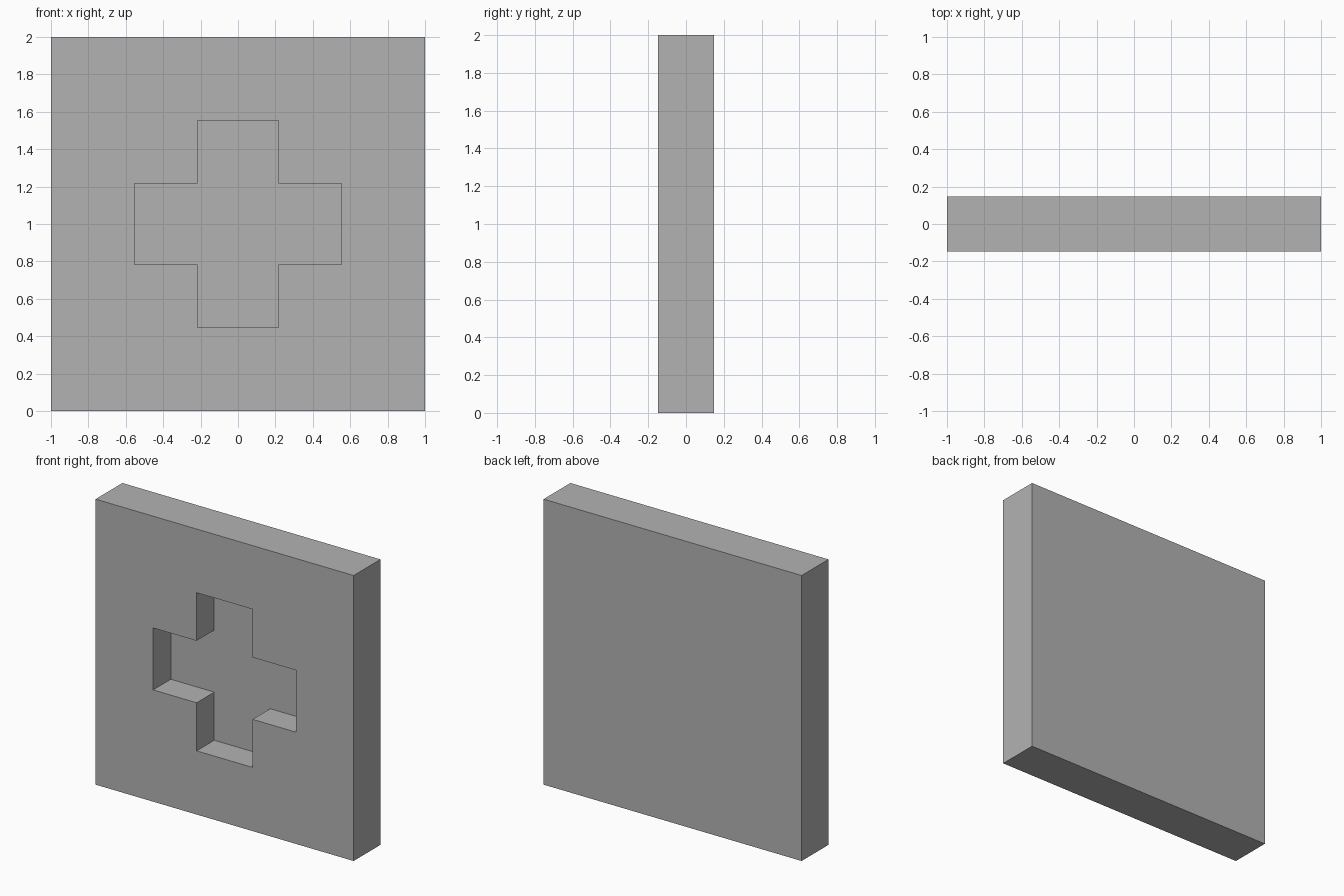
import bpy
import bmesh
from mathutils import Vector

cube = bpy.data.objects.get("Cube")
if cube:
    bpy.data.objects.remove(cube, do_unlink=True)

HALF = 1.0              # half of the panel's side
FRONT = -0.148          # front plane, the back mirrors it
DEPTH = 0.195           # depth of the recess
ARM, REACH = 0.217, 0.554   # half width and half length of the cross arms

grey = bpy.data.materials.new("mid_grey")
grey.use_nodes = True
colour = (0.45, 0.45, 0.45, 1)
grey.diffuse_color = colour
grey.node_tree.nodes["Principled BSDF"].inputs["Base Color"].default_value = colour

# Front face as a grid split along the outlines of the cross
bm = bmesh.new()
cuts = [-HALF, -REACH, -ARM, ARM, REACH, HALF]
grid = [[bm.verts.new((x, FRONT, z + HALF)) for z in cuts] for x in cuts]
span = range(len(cuts) - 1)
cells = {(i, j): bm.faces.new((grid[i][j], grid[i + 1][j],
                               grid[i + 1][j + 1], grid[i][j + 1]))
         for i in span for j in span}

# Cross-shaped recess: push the cross cells inwards
cross = [face for (i, j), face in cells.items()
         if (i == 2 and 1 <= j <= 3) or (j == 2 and 1 <= i <= 3)]
pushed = bmesh.ops.extrude_face_region(bm, geom=cross)["geom"]
bmesh.ops.translate(bm, vec=Vector((0, DEPTH, 0)),
                    verts=[v for v in pushed if isinstance(v, bmesh.types.BMVert)])
bmesh.ops.delete(bm, geom=[f for f in cross if f.is_valid], context='FACES')

# Outer sides and closed back
rim = [e for e in bm.edges if e.is_boundary]
sides = bmesh.ops.extrude_edge_only(bm, edges=rim)["geom"]
bmesh.ops.translate(bm, vec=Vector((0, -2 * FRONT, 0)),
                    verts=[v for v in sides if isinstance(v, bmesh.types.BMVert)])
bmesh.ops.holes_fill(bm, edges=[e for e in bm.edges if e.is_boundary], sides=0)

# Merge the flat areas and tidy the normals
bmesh.ops.dissolve_limit(bm, angle_limit=0.01, verts=bm.verts[:], edges=bm.edges[:])
bmesh.ops.recalc_face_normals(bm, faces=bm.faces[:])

mesh = bpy.data.meshes.new("recessed_panel")
bm.to_mesh(mesh)
bm.free()
mesh.materials.append(grey)
panel = bpy.data.objects.new("recessed_panel", mesh)
bpy.context.collection.objects.link(panel)
